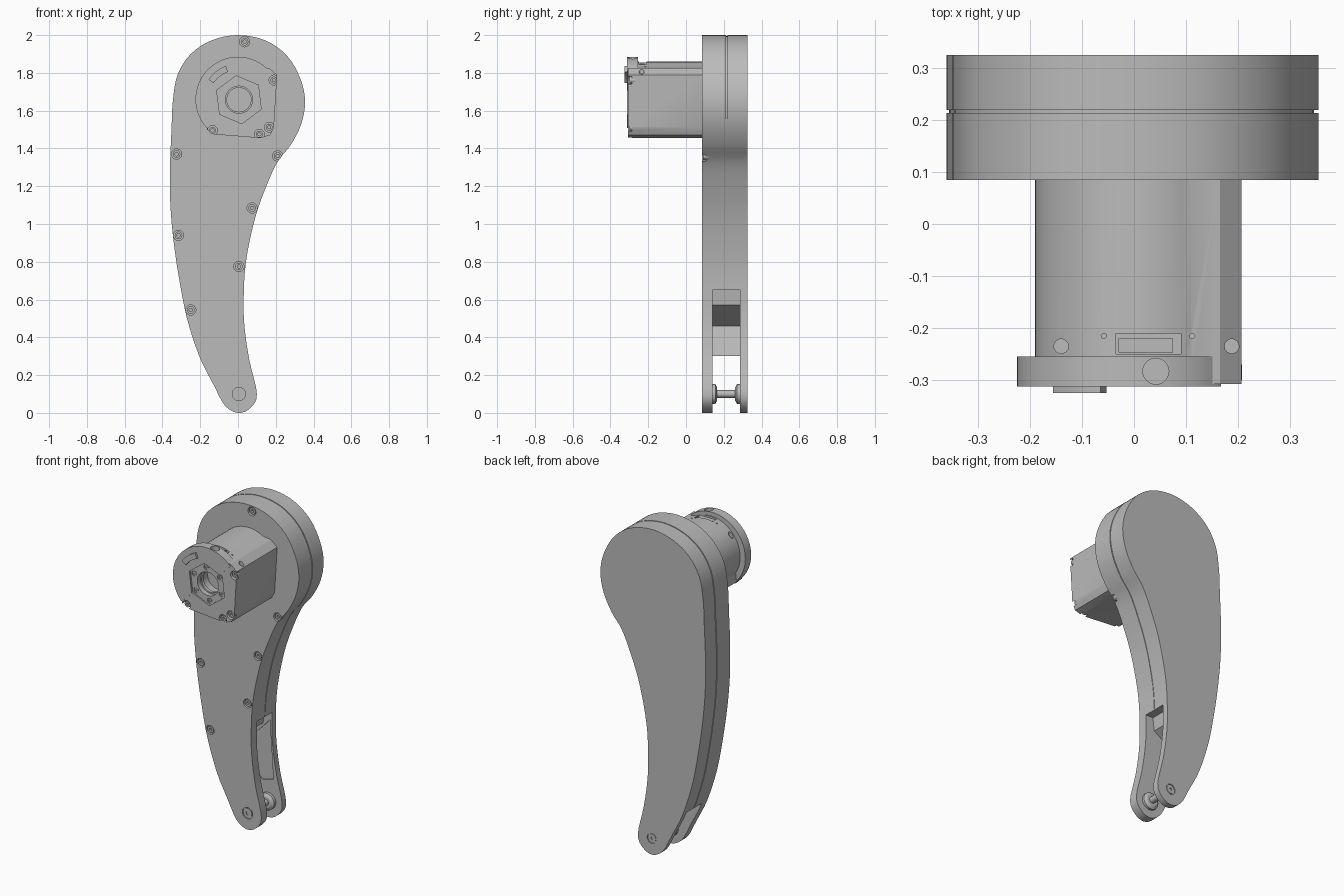
import bpy, bmesh
from math import sin, cos, pi, radians
from mathutils import Vector

if "Cube" in bpy.data.objects:
    bpy.data.objects.remove(bpy.data.objects["Cube"], do_unlink=True)

grey = bpy.data.materials.new("mid grey")
grey.use_nodes = True
grey.diffuse_color = (0.5, 0.5, 0.5, 1)
grey.node_tree.nodes["Principled BSDF"].inputs["Base Color"].default_value = (0.5, 0.5, 0.5, 1)
parts = []


def make(name, bm, part=True):
    bmesh.ops.recalc_face_normals(bm, faces=bm.faces)
    mesh = bpy.data.meshes.new(name)
    bm.to_mesh(mesh)
    bm.free()
    obj = bpy.data.objects.new(name, mesh)
    bpy.context.scene.collection.objects.link(obj)
    mesh.materials.append(grey)
    if part:
        parts.append(obj)
    else:
        obj.hide_render = True
    return obj


def prism(name, pts, d0, d1, axis="y", part=True):
    """Extrude a flat outline along y or z."""
    bm = bmesh.new()
    place = (lambda a, b, d: (a, d, b)) if axis == "y" else (lambda a, b, d: (a, b, d))
    face = bm.faces.new([bm.verts.new(place(a, b, d0)) for a, b in pts])
    ext = bmesh.ops.extrude_face_region(bm, geom=[face])
    verts = [v for v in ext["geom"] if isinstance(v, bmesh.types.BMVert)]
    bmesh.ops.translate(bm, verts=verts, vec=place(0, 0, d1 - d0))
    return make(name, bm, part)


def lathe(name, x, z, profile, n=24):
    """Spin (radius, y) points around an axis parallel to y."""
    bm = bmesh.new()
    rings = [[bm.verts.new((x + r * cos(2 * pi * i / n), y, z + r * sin(2 * pi * i / n)))
              for i in range(n)] for r, y in profile]
    for a, b in zip(rings, rings[1:]):
        for i in range(n):
            j = (i + 1) % n
            bm.faces.new((a[i], a[j], b[j], b[i]))
    bmesh.ops.remove_doubles(bm, verts=bm.verts, dist=1e-5)
    return make(name, bm)


def arc(x, z, r, start, end, n):
    steps = [radians(start + (end - start) * i / n) for i in range(n + 1)]
    return [(x + r * cos(t), z + r * sin(t)) for t in steps]


def circle(x, z, r, n=24, start=0):
    return arc(x, z, r, start, start + 360, n)[:-1]


def cutter(pts, d0, d1, axis="y"):
    return prism("cutter", pts, d0, d1, axis, part=False)


def cut(objs, cutters):
    """Subtract every cutter from every object, then discard the cutters."""
    for obj in objs:
        for c in cutters:
            mod = obj.modifiers.new("cut", "BOOLEAN")
            mod.operation, mod.solver, mod.object = "DIFFERENCE", "EXACT", c
        dg = bpy.context.evaluated_depsgraph_get()
        mesh = bpy.data.meshes.new_from_object(obj.evaluated_get(dg))
        obj.modifiers.clear()
        obj.data = mesh
    for c in cutters:
        bpy.data.objects.remove(c, do_unlink=True)


def smooth_loop(pts, n=4):
    """Closed Catmull-Rom curve through the points."""
    out = []
    for i in range(len(pts)):
        a, b, c, d = (Vector(pts[(i + k) % len(pts)]) for k in (-1, 0, 1, 2))
        for s in range(n):
            t = s / n
            p = 0.5 * (2 * b + (c - a) * t + (2 * a - 5 * b + 4 * c - d) * t * t
                       + (3 * b - a - 3 * c + d) * t ** 3)
            out.append((p.x, p.y))
    return out


def screw(name, x, z, y, r):
    """Socket-head screw facing -y."""
    lathe(name, x, z, [(0, y + .012), (r * .45, y + .012), (r * .45, y), (r, y), (r, y + .03)], 18)


# Teardrop leg outline
outline = smooth_loop([
    (0, 0), (.065, .025), (.1, .1), (.06, .28), (.035, .45), (.03, .6), (.042, .8),
    (.09, 1.03), (.15, 1.2), (.21, 1.33), (.28, 1.42), (.335, 1.53), (.355, 1.65),
    (.33, 1.77), (.26, 1.89), (.145, 1.972), (0, 2), (-.14, 1.972), (-.25, 1.9),
    (-.32, 1.79), (-.345, 1.65), (-.352, 1.5), (-.36, 1.3), (-.358, 1.1), (-.34, .9),
    (-.31, .7), (-.27, .5), (-.205, .3), (-.13, .15), (-.07, .04)])
front_shell = prism("front_shell", outline, .085, .213)
back_shell = prism("back_shell", outline, .219, .325)
seam = [(x * .98 - .002, 1 + (z - 1) * .994) for x, z in outline]
seam_core = prism("seam_core", seam, .2, .232)

# Fork slot at the lower end, with a shallow pocket in the rear cheek
slot = [(.3, .65), (-.02, .65), (-.03, .57), (-.2, .46), (-.16, .3), (-.4, .3), (-.4, -.1), (.3, -.1)]
cut([front_shell, back_shell, seam_core], [cutter(slot, .14, .287)])
pocket = [(.015, .6), (-.03, .55), (-.15, .43), (-.12, .28), (-.03, .22), (.04, .24)]
cut([back_shell], [cutter(pocket, .27, .295)])

# Shell screws in counterbores
shell_screws = [(.035, 1.965), (.21, 1.36), (.075, 1.085), (.005, .775),
                (-.325, 1.37), (-.315, .94), (-.25, .545)]
cut([front_shell], [cutter(circle(x, z, .027), 0, .105) for x, z in shell_screws])
for x, z in shell_screws:
    screw("shell_screw", x, z, .09, .02)

# Ankle pin with bosses and end caps
px, pz = .005, .1
lathe("pin_shaft", px, pz, [(.02, .13), (.02, .3)])
lathe("front_boss", px, pz, [(.052, .135), (.052, .155), (.035, .165), (0, .165)])
lathe("back_boss", px, pz, [(.052, .295), (.052, .27), (.035, .26), (0, .26)])
cut([front_shell], [cutter(circle(px, pz, .035), 0, .093)])
cut([back_shell], [cutter(circle(px, pz, .032), .319, .4)])
screw("pin_head", px, pz, .088, .028)
lathe("pin_tail", px, pz, [(.026, .31), (.026, .323), (.008, .323), (.008, .317), (0, .317)])

# Motor housing and front flange
mx, mz = .005, 1.658
body_outline = arc(.01, 1.66, .2, 60, 212, 24) + [
    (-.165, 1.5), (-.13, 1.475), (.12, 1.455), (.17, 1.47), (.19, 1.51), (.207, 1.79), (.165, 1.825)]
motor_body = prism("motor_body", body_outline, -.308, .1)
flange_outline = arc(0, 1.66, .225, 42, 222, 30)
motor_flange = prism("motor_flange", flange_outline, -.312, -.255)
both = [motor_body, motor_flange]

# Hexagonal recess, central bore and hub screws
hub = [(mx + .1 * cos(radians(97 + 60 * i)), mz + .1 * sin(radians(97 + 60 * i))) for i in range(6)]
cut(both, [cutter(circle(mx, mz, .128, 6, 97), -.4, -.3)])
cut(both, [cutter(circle(mx, mz, .072, 32), -.4, -.2)])
cut(both, [cutter(circle(x, z, .016, 14), -.4, -.294) for x, z in hub])
for x, z in hub:
    screw("hub_screw", x, z, -.298, .012)
lathe("bore_lip", mx, mz, [(.08, -.27), (.064, -.27), (.064, -.25), (.08, -.25)], 32)

# Corner screws set into notches
corners = [(.19, 1.762), (.165, 1.512), (.113, 1.475), (-.135, 1.495)]
cut(both, [cutter(circle(x, z, .026, 18), -.4, -.285) for x, z in corners])
for x, z in corners:
    screw("corner_screw", x, z, -.3, .018)

# Top side: flange port, connector opening and small holes
cut(both, [cutter(circle(.042, -.283, .025), 1.83, 2, "z")])
opening = [(-.035, -.25), (.09, -.25), (.09, -.21), (-.035, -.21)]
holes = [(-.14, -.235, .014), (.188, -.235, .014), (-.058, -.215, .005), (.112, -.215, .005)]
cut([motor_body], [cutter(opening, 1.825, 2, "z")]
    + [cutter(circle(x, y, r, 14), 1.72, 2, "z") for x, y, r in holes])
prism("connector", [(-.03, -.247), (.075, -.247), (.075, -.22), (-.03, -.22)], 1.82, 1.85, "z")

# Curved tab on the flange face
tab = arc(0, 1.66, .188, 110, 146, 8) + arc(0, 1.66, .155, 146, 110, 8)
prism("flange_tab", tab, -.325, -.305)

# Smooth the curved walls and keep hard edges
bpy.ops.object.select_all(action="DESELECT")
for obj in parts:
    obj.select_set(True)
bpy.context.view_layer.objects.active = parts[0]
bpy.ops.object.shade_smooth_by_angle(angle=radians(25))
